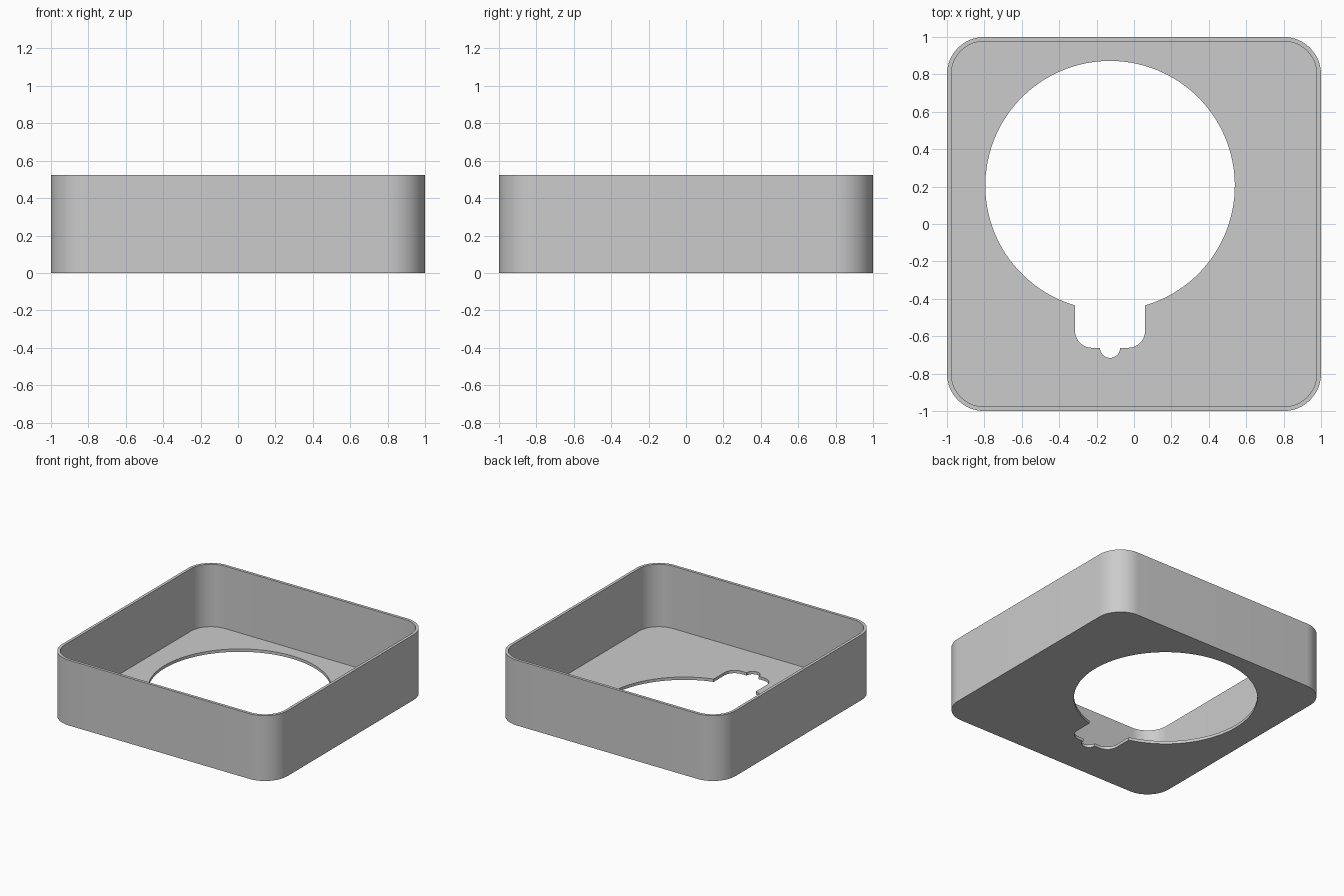
import bpy, bmesh, math
from math import cos, sin, pi

old = bpy.data.objects.get("Cube")
if old:
    bpy.data.objects.remove(old, do_unlink=True)

HEIGHT, WALL, FLOOR, RADIUS = 0.524, 0.023, 0.023, 0.2
HOLE_X, HOLE_Y, HOLE_R = -0.128, 0.205, 0.667
SLOT_HALF, SLOT_Y, SLOT_R, NOTCH_R = 0.187, -0.662, 0.09, 0.054

grey = bpy.data.materials.new("plain grey")
grey.use_nodes = True
colour = (0.6, 0.6, 0.6, 1)
grey.diffuse_color = colour
grey.node_tree.nodes["Principled BSDF"].inputs["Base Color"].default_value = colour


def arc(cx, cy, r, start, end, steps):
    """Points along an arc, both ends included."""
    angles = [start + (end - start) * i / steps for i in range(steps + 1)]
    return [(cx + r * cos(a), cy + r * sin(a)) for a in angles]


def rounded_square(half, r):
    pts = []
    for i, (sx, sy) in enumerate([(1, 1), (-1, 1), (-1, -1), (1, -1)]):
        pts += arc(sx * (half - r), sy * (half - r), r, i * pi / 2, (i + 1) * pi / 2, 16)
    return pts


def hole_outline():
    # Large circle, open at the front where the slot joins
    gap = math.asin(SLOT_HALF / HOLE_R)
    pts = arc(HOLE_X, HOLE_Y, HOLE_R, -pi / 2 + gap, 3 * pi / 2 - gap, 96)
    # Slot with two round corners and a small round notch between them
    inset = SLOT_HALF - SLOT_R
    pts += arc(HOLE_X - inset, SLOT_Y + SLOT_R, SLOT_R, pi, 3 * pi / 2, 12)
    pts += arc(HOLE_X, SLOT_Y, NOTCH_R, pi, 2 * pi, 16)
    pts += arc(HOLE_X + inset, SLOT_Y + SLOT_R, SLOT_R, -pi / 2, 0, 12)
    return pts


bm = bmesh.new()


def ring(points, z):
    verts = [bm.verts.new((x, y, z)) for x, y in points]
    edges = [bm.edges.new((v, verts[i - 1])) for i, v in enumerate(verts)]
    return verts, edges


def bridge(a, b):
    for i in range(len(a[0])):
        bm.faces.new((a[0][i - 1], a[0][i], b[0][i], b[0][i - 1]))


def fill(a, b):
    bmesh.ops.triangle_fill(bm, use_beauty=True, use_dissolve=False, edges=a[1] + b[1])


outer = rounded_square(1, RADIUS)
inner = rounded_square(1 - WALL, RADIUS - WALL)
hole = hole_outline()
outer_low, outer_top = ring(outer, 0), ring(outer, HEIGHT)
inner_low, inner_top = ring(inner, FLOOR), ring(inner, HEIGHT)
hole_low, hole_top = ring(hole, 0), ring(hole, FLOOR)

# Walls, rim and hole edge
bridge(outer_low, outer_top)
bridge(outer_top, inner_top)
bridge(inner_top, inner_low)
bridge(hole_top, hole_low)
# Underside and inside of the floor
fill(outer_low, hole_low)
fill(inner_low, hole_top)
bmesh.ops.recalc_face_normals(bm, faces=bm.faces)

mesh = bpy.data.meshes.new("open_tray")
bm.to_mesh(mesh)
bm.free()
mesh.materials.append(grey)
tray = bpy.data.objects.new("open_tray", mesh)
bpy.context.collection.objects.link(tray)
bpy.ops.object.select_all(action="DESELECT")
tray.select_set(True)
bpy.context.view_layer.objects.active = tray
bpy.ops.object.shade_smooth_by_angle(angle=math.radians(30))
